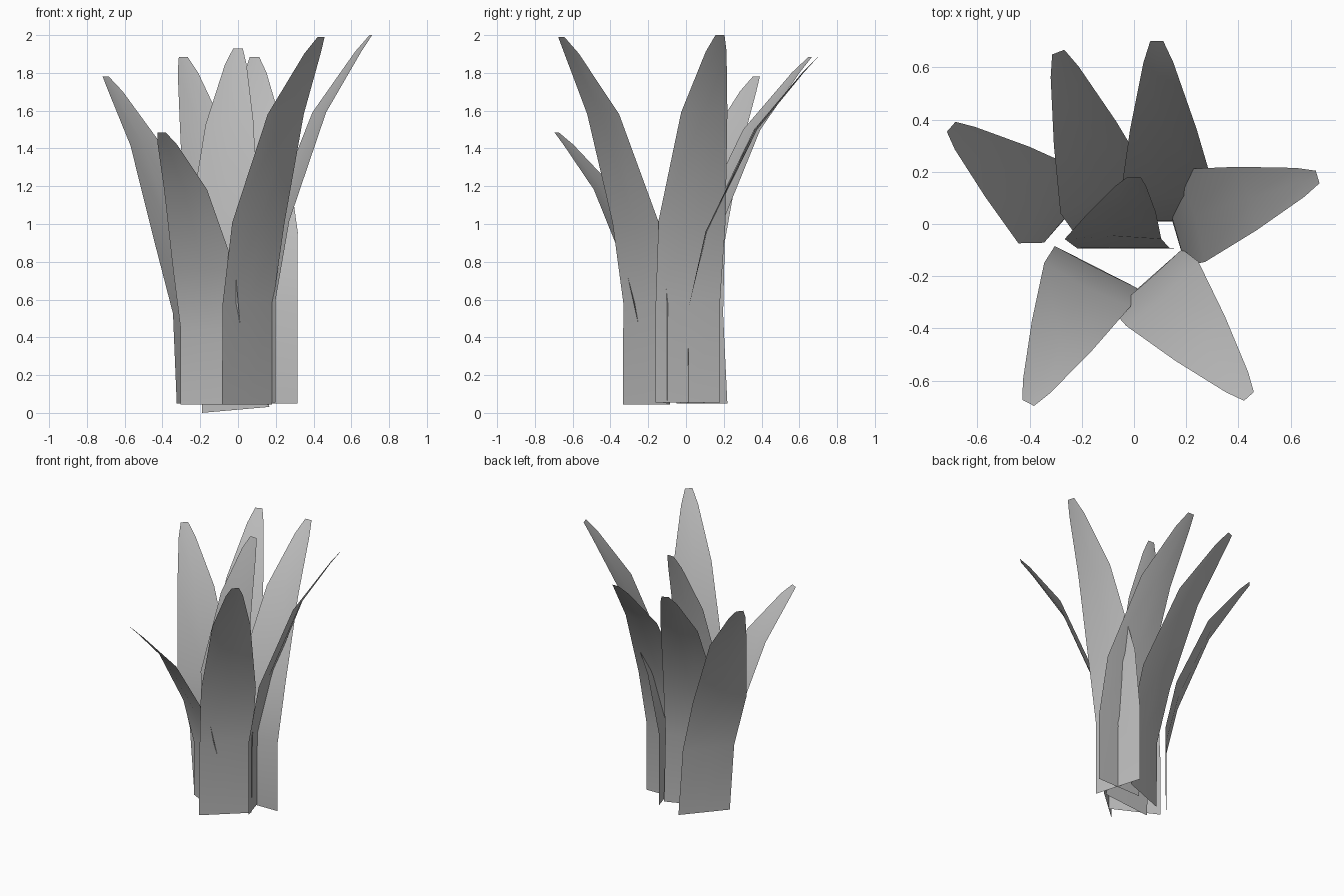
import bpy, bmesh, math
from mathutils import Vector

if "Cube" in bpy.data.objects:
    bpy.data.objects.remove(bpy.data.objects["Cube"])

leaf_mat = bpy.data.materials.new("leaf grey")
leaf_mat.diffuse_color = (0.5, 0.5, 0.5, 1)
leaf_mat.use_nodes = True
leaf_mat.node_tree.nodes["Principled BSDF"].inputs["Base Color"].default_value = leaf_mat.diffuse_color

# Shared leaf profile: height fraction, lean fraction, width, centre bulge, sideways bow
ROWS = [(0, 0, .355, 0, 0), (.275, 0, .355, .003, .4), (.495, .13, .37, .012, 1),
        (.79, .51, .255, .015, .55), (.955, .88, .115, .007, .15), (1, 1, .05, 0, 0)]


def make_leaf(name, base, tip, bottom, top, angle, bow=0, roll=0):
    """Thin tapered blade rising straight, then bending out to its tip.
    angle is the heading in degrees that the blade faces."""
    base, tip = Vector(base), Vector(tip)
    lean = tip - base
    a = math.radians(angle)
    out = Vector((math.cos(a), math.sin(a)))
    side = Vector((-out.y, out.x))
    bm = bmesh.new()
    grid = []
    for h, f, w, bulge, b in ROWS:
        c = base + lean * f + side * (bow * b)
        z = bottom + (top - bottom) * h
        row = []
        for s in (-.5, 0, .5):
            p = c + side * (w * s) + out * (bulge if s == 0 else 0)
            dz = w * s * math.tan(roll) * (1 - h)
            row.append(bm.verts.new((p.x, p.y, z + dz)))
        grid.append(row)
    for a, b in zip(grid, grid[1:]):
        for i in range(2):
            bm.faces.new((a[i], a[i + 1], b[i + 1], b[i]))
    for f in bm.faces:
        f.smooth = True
    me = bpy.data.meshes.new(name)
    bm.to_mesh(me)
    bm.free()
    me.materials.append(leaf_mat)
    ob = bpy.data.objects.new(name, me)
    bpy.context.collection.objects.link(ob)


# Rosette of outer leaves
make_leaf("front_right_leaf", (.048, -.217), (.44, -.66), .045, 1.99, -48.5, bow=.012)
make_leaf("front_left_leaf", (-.145, -.165), (-.405, -.685), .045, 1.485, -117)
make_leaf("left_leaf", (-.208, .085), (-.70, .372), .05, 1.78, 139, bow=.075)
make_leaf("back_left_leaf", (-.055, .035), (-.29, .658), .05, 1.885, 111, bow=.025)
make_leaf("back_right_leaf", (.138, .01), (.087, .70), .05, 1.885, 91)
make_leaf("right_leaf", (.147, .01), (.703, .18), .055, 2.0, 16.5)

# Upright centre leaf, rolled and bowed sideways
make_leaf("centre_leaf", (-.012, -.093), (0, .18), .016, 1.93, 90,
          bow=.07, roll=-math.radians(5))
